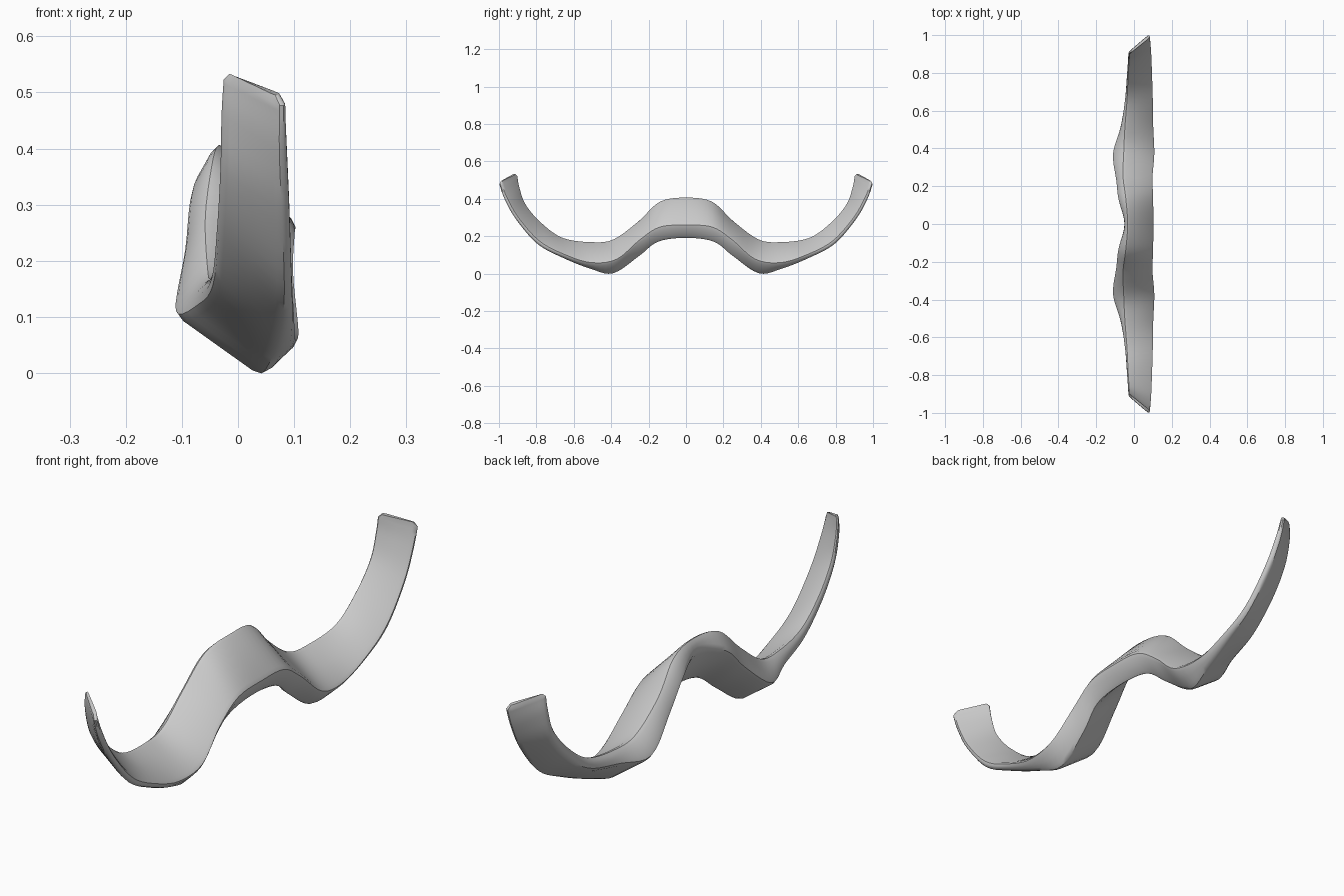
import bpy, bmesh
from mathutils import Vector

if "Cube" in bpy.data.objects:
    bpy.data.objects.remove(bpy.data.objects["Cube"])

# Half of the band, centre to tip: top edge, back edge, bottom edge, front rim (x, y, z each)
HALF = [
    (-.035, 0, .415, -.055, 0, .36, .06, 0, .183, .109, 0, .26),
    (-.045, .14, .392, -.088, .13, .32, .06, .15, .163, .107, .14, .25),
    (-.06, .255, .287, -.10, .23, .22, .045, .25, .088, .105, .25, .18),
    (-.055, .39, .189, -.118, .37, .11, .04, .39, -.004, .115, .37, .078),
    (-.05, .51, .176, -.078, .51, .12, .06, .51, .02, .11, .51, .06),
    (-.04, .66, .198, -.05, .67, .155, .08, .66, .081, .106, .655, .105),
    (-.035, .775, .28, -.038, .80, .255, .085, .795, .154, .101, .785, .175),
    (-.03, .855, .375, -.032, .88, .36, .08, .912, .288, .097, .897, .30),
    (-.028, .887, .465, -.03, .91, .46, .076, .973, .395, .092, .96, .41),
    (-.026, .897, .522, -.025, .915, .524, .077, 1.002, .475, .088, .988, .48),
]
STEPS = 5


def corners(row, side):
    return [Vector((row[i], row[i + 1] * side, row[i + 2])) for i in range(0, 12, 3)]


def spline(a, b, c, d, t):
    return 0.5 * (2 * b + (c - a) * t + (2 * a - 5 * b + 4 * c - d) * t * t
                  + (3 * b - a - 3 * c + d) * t ** 3)


def rounded_ring(quad):
    # Soften each corner and add a mid point on each side
    ring = []
    for i, p in enumerate(quad):
        before, after = quad[i - 1] - p, quad[(i + 1) % 4] - p
        a = p + before * min(0.35, 0.02 / before.length)
        b = p + after * min(0.35, 0.02 / after.length)
        ring += [a, (a + 2 * p + b) / 4, b, p + after * 0.5]
    return ring


# Mirror the sections and smooth them along the length
stations = [corners(r, -1) for r in HALF[:0:-1]] + [corners(r, 1) for r in HALF]
n = len(stations)
rings = []
for i in range(n - 1):
    four = [stations[max(0, min(n - 1, i + k))] for k in (-1, 0, 1, 2)]
    for s in range(STEPS):
        rings.append(rounded_ring([spline(*[q[c] for q in four], s / STEPS) for c in range(4)]))
rings.append(rounded_ring(stations[-1]))


def tip_ring(ring):
    # Narrow, slightly raised ring that rounds off a tip
    mid = sum(ring, Vector()) / len(ring)
    return [mid + (p - mid) * 0.82 + Vector((0, 0, 0.014)) for p in ring]


rings = [tip_ring(rings[0])] + rings + [tip_ring(rings[-1])]

# Skin the wavy band
bm = bmesh.new()
rows = [[bm.verts.new(p) for p in ring] for ring in rings]
for a, b in zip(rows, rows[1:]):
    for j in range(len(a)):
        k = (j + 1) % len(a)
        bm.faces.new((a[j], a[k], b[k], b[j]))
bm.faces.new(rows[0])
bm.faces.new(rows[-1][::-1])
bmesh.ops.recalc_face_normals(bm, faces=bm.faces[:])
mesh = bpy.data.meshes.new("wavy_band")
bm.to_mesh(mesh)
bm.free()
band = bpy.data.objects.new("wavy_band", mesh)
bpy.context.collection.objects.link(band)
bpy.context.view_layer.objects.active = band
band.select_set(True)
bpy.ops.object.shade_smooth_by_angle(angle=0.7)
